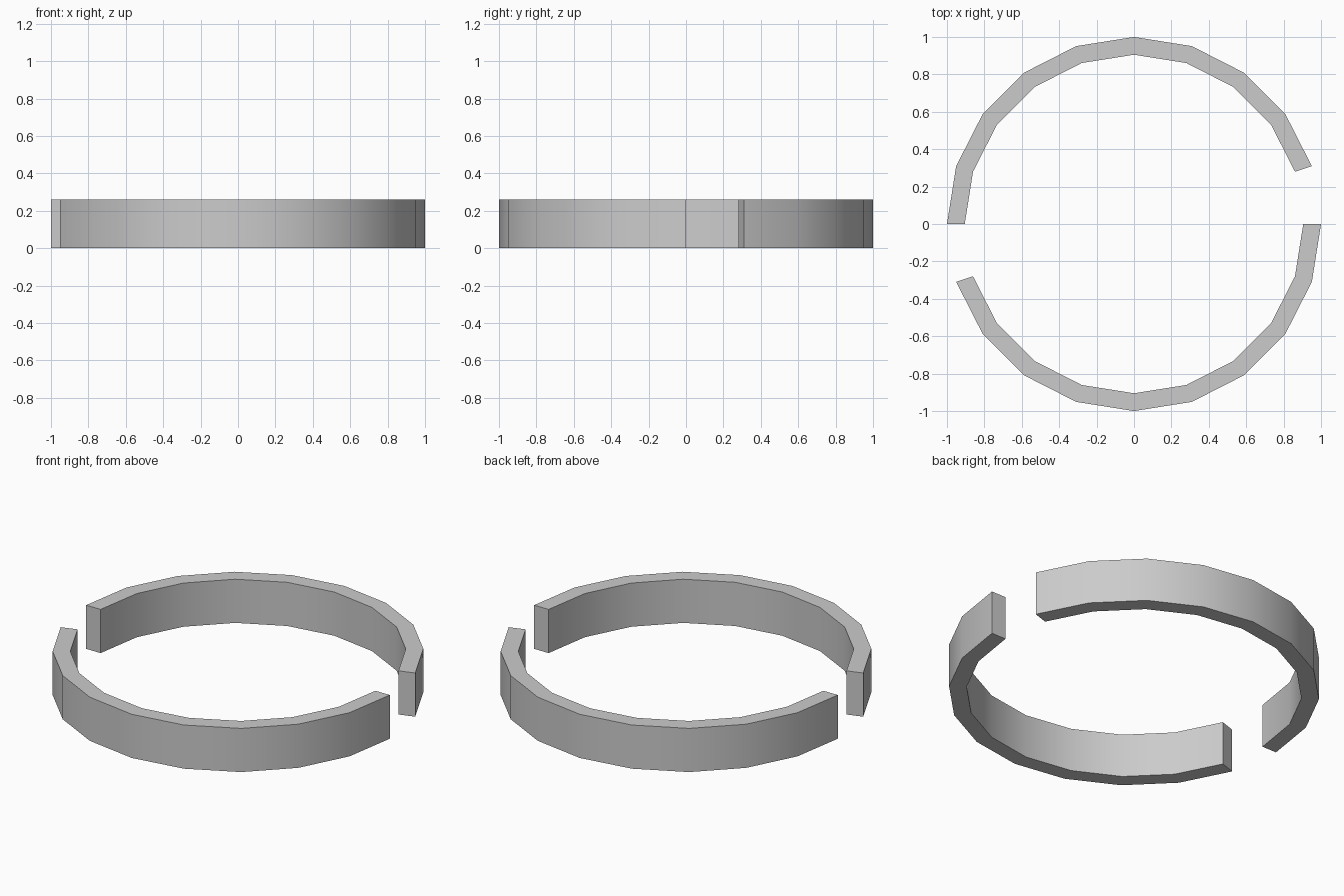
import bpy, bmesh
from math import cos, sin, radians

if "Cube" in bpy.data.objects:
    bpy.data.objects.remove(bpy.data.objects["Cube"])

OUTER, INNER, HEIGHT = 1.0, 0.905, 0.26
STEP = 18  # twenty-sided ring


def arc_wall(name, start, segments):
    """Curved wall: a rectangular section swept around the ring."""
    bm = bmesh.new()
    section = [(INNER, 0), (OUTER, 0), (OUTER, HEIGHT), (INNER, HEIGHT)]
    rings = []
    for i in range(segments + 1):
        a = radians(start + i * STEP)
        rings.append([bm.verts.new((r * cos(a), r * sin(a), z)) for r, z in section])
    for a, b in zip(rings, rings[1:]):
        for k in range(4):
            n = (k + 1) % 4
            bm.faces.new((a[k], a[n], b[n], b[k]))
    bm.faces.new(rings[0])
    bm.faces.new(rings[-1])
    bmesh.ops.recalc_face_normals(bm, faces=bm.faces[:])
    mesh = bpy.data.meshes.new(name)
    bm.to_mesh(mesh)
    bm.free()
    obj = bpy.data.objects.new(name, mesh)
    bpy.context.collection.objects.link(obj)
    # smooth around the curve, sharp at the rims and ends
    bpy.ops.object.select_all(action='DESELECT')
    obj.select_set(True)
    bpy.context.view_layer.objects.active = obj
    bpy.ops.object.shade_smooth_by_angle(angle=radians(30))


# Two matching half rings, each leaving a one-segment gap
arc_wall("back_half_ring", 18, 9)
arc_wall("front_half_ring", 198, 9)
